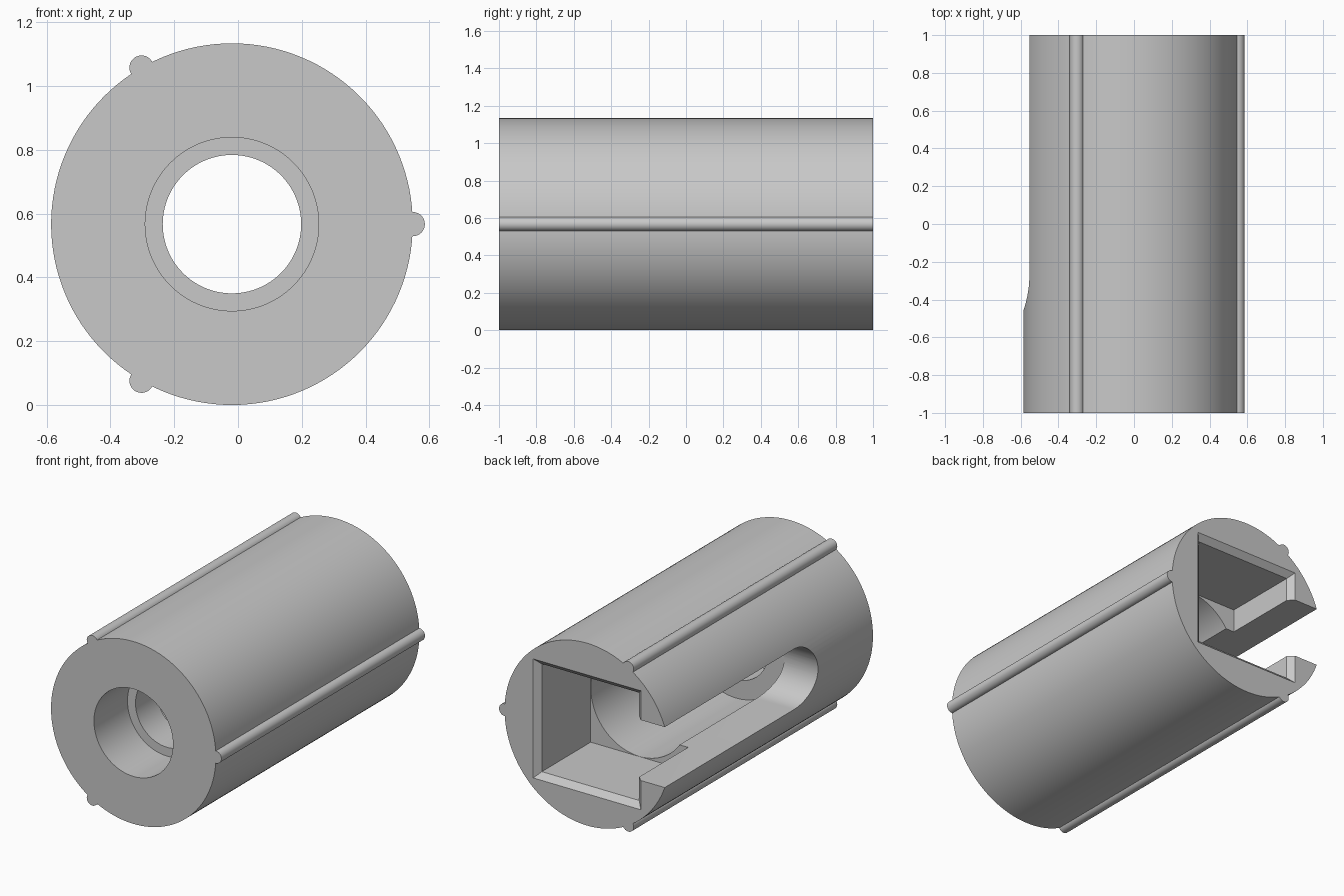
import bpy
from math import pi, sin, cos, sqrt, radians

cube = bpy.data.objects.get("Cube")
if cube:
    bpy.data.objects.remove(cube, do_unlink=True)

R = 0.567               # body radius
CX, CZ = -0.019, R      # body axis
HALF = 0.335            # half width of the square pocket
SLOT = 0.188            # half width of the side slot

grey = bpy.data.materials.new("plain grey")
grey.use_nodes = True
colour = (0.58, 0.58, 0.58, 1)
grey.diffuse_color = colour
grey.node_tree.nodes["Principled BSDF"].inputs["Base Color"].default_value = colour


def rod(name, r_front, r_back, y0, y1, x=CX, z=CZ, sides=128, spin=0):
    """Round or square bar along y, tapering from front to back."""
    bpy.ops.mesh.primitive_cone_add(
        vertices=sides, radius1=r_front, radius2=r_back, depth=y1 - y0,
        location=(x, (y0 + y1) / 2, z), rotation=(-pi / 2, spin, 0))
    ob = bpy.context.object
    ob.name = name
    return ob


def square_rod(name, h_front, h_back, y0, y1):
    return rod(name, h_front * sqrt(2), h_back * sqrt(2), y0, y1, sides=4, spin=pi / 4)


def slot_cutter(name, y_centre, y_back, x0, x1, steps=32):
    """Bar along x with a rounded front end."""
    arc = [pi / 2 + pi * i / steps for i in range(steps + 1)]
    outline = [(y_centre + SLOT * cos(a), CZ + SLOT * sin(a)) for a in arc]
    outline += [(y_back, CZ - SLOT), (y_back, CZ + SLOT)]
    n = len(outline)
    verts = [(x, y, z) for x in (x0, x1) for y, z in outline]
    faces = [tuple(reversed(range(n))), tuple(range(n, 2 * n))]
    faces += [(i, (i + 1) % n, n + (i + 1) % n, n + i) for i in range(n)]
    mesh = bpy.data.meshes.new(name)
    mesh.from_pydata(verts, [], faces)
    mesh.update()
    ob = bpy.data.objects.new(name, mesh)
    bpy.context.collection.objects.link(ob)
    return ob


def combine(target, tool, operation):
    tool.hide_render = True
    mod = target.modifiers.new(tool.name, 'BOOLEAN')
    mod.operation = operation
    mod.solver = 'EXACT'
    mod.object = tool
    bpy.ops.object.select_all(action='DESELECT')
    target.select_set(True)
    bpy.context.view_layer.objects.active = target
    bpy.ops.object.modifier_apply(modifier=mod.name)
    bpy.data.objects.remove(tool, do_unlink=True)


# Main cylinder with three long ribs
body = rod("cylinder_body", R, R, -1, 1)
for angle in (0, 120, 240):
    a = radians(angle)
    rib = rod("rib", 0.038, 0.038, -1, 1, CX + R * cos(a), CZ + R * sin(a), 32)
    combine(body, rib, 'UNION')

# Stepped round bores, square rear pocket with chamfer, open side slot
cutters = [
    rod("main_bore", HALF - 0.001, HALF - 0.001, -0.465, 0.6),
    rod("through_hole", 0.217, 0.217, -0.8, -0.3),
    rod("front_counterbore", 0.272, 0.272, -1.1, -0.67),
    square_rod("rear_pocket", HALF, HALF, 0.485, 1.1),
    square_rod("pocket_chamfer", HALF - 0.035, HALF + 0.07, 0.93, 1.035),
    slot_cutter("side_slot", -0.272, 1.2, -0.9, CX),
]
for cutter in cutters:
    combine(body, cutter, 'DIFFERENCE')

# Material and shading
body.data.materials.clear()
body.data.materials.append(grey)
for face in body.data.polygons:
    face.material_index = 0
bpy.ops.object.select_all(action='DESELECT')
body.select_set(True)
bpy.context.view_layer.objects.active = body
bpy.ops.object.shade_smooth_by_angle(angle=radians(25))
